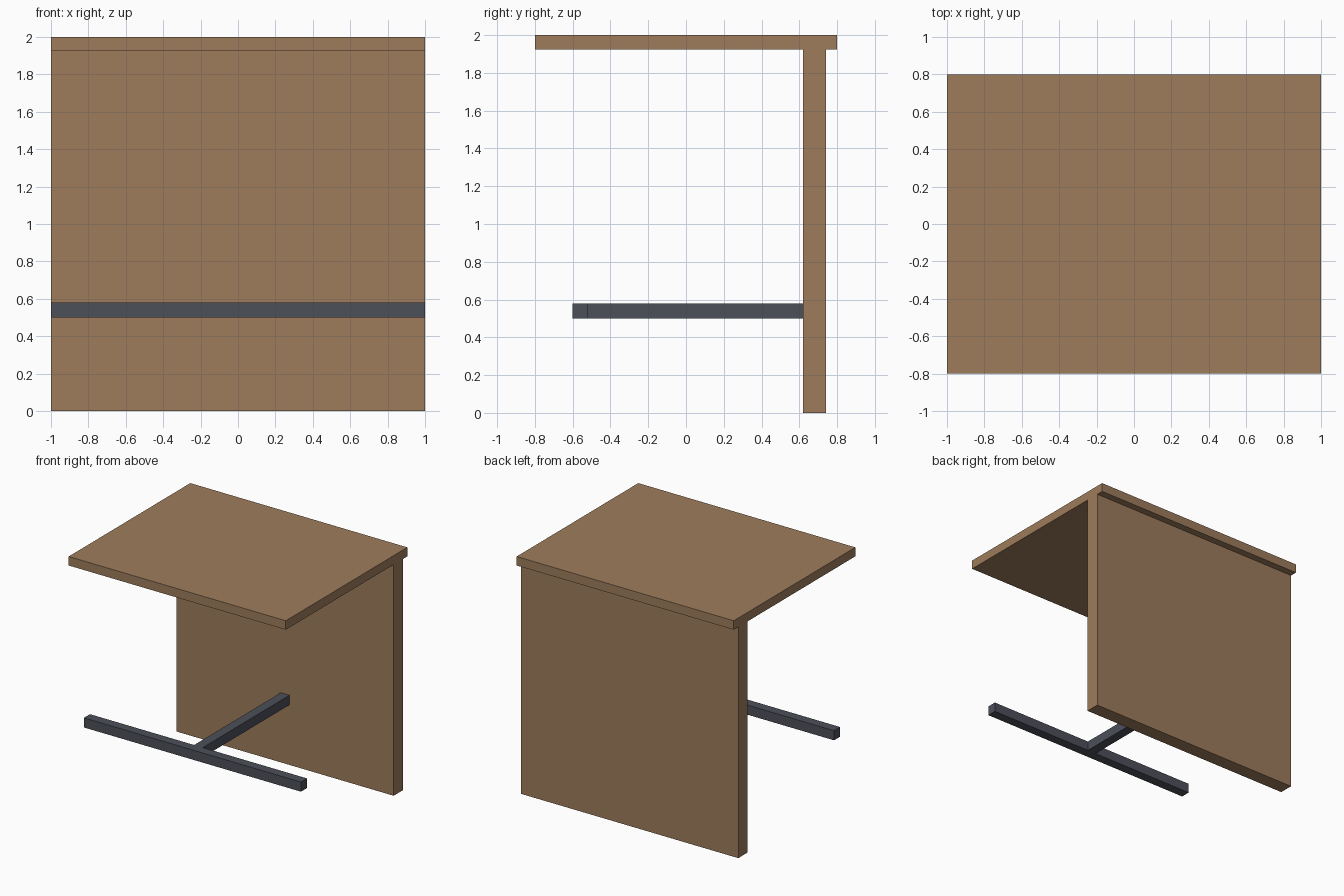
import bpy
import bmesh
from mathutils import Vector

if "Cube" in bpy.data.objects:
    bpy.data.objects.remove(bpy.data.objects["Cube"])


def material(name, color):
    m = bpy.data.materials.new(name)
    m.diffuse_color = (*color, 1.0)
    m.use_nodes = True
    m.node_tree.nodes["Principled BSDF"].inputs["Base Color"].default_value = m.diffuse_color
    return m


def extrude_profile(name, points, offset, mat):
    """Extrude a closed planar outline along an offset vector."""
    bm = bmesh.new()
    face = bm.faces.new([bm.verts.new(p) for p in points])
    ext = bmesh.ops.extrude_face_region(bm, geom=[face], use_keep_orig=True)
    moved = [g for g in ext["geom"] if isinstance(g, bmesh.types.BMVert)]
    bmesh.ops.translate(bm, verts=moved, vec=Vector(offset))
    bmesh.ops.recalc_face_normals(bm, faces=bm.faces)
    mesh = bpy.data.meshes.new(name)
    bm.to_mesh(mesh)
    bm.free()
    mesh.materials.append(mat)
    obj = bpy.data.objects.new(name, mesh)
    bpy.context.collection.objects.link(obj)
    return obj


wood = material("brown_wood", (0.342, 0.202, 0.107))
steel = material("dark_grey_metal", (0.075, 0.08, 0.102))

# Desk top and supporting back panel: one side profile (y, z) across the width
side = [(-0.8, 2.0), (-0.8, 1.925), (0.62, 1.925), (0.62, 0.0),
        (0.74, 0.0), (0.74, 1.925), (0.8, 1.925), (0.8, 2.0)]
extrude_profile("desk_top_and_panel", [(-1.0, y, z) for y, z in side],
                (2.0, 0, 0), wood)

# T-shaped foot rail: cross bar with a stem running back to the panel
half = [(0.04, 0.62), (0.04, -0.52), (1.0, -0.52), (1.0, -0.6)]
plan = half + [(-x, y) for x, y in reversed(half)]
extrude_profile("foot_rail", [(x, y, 0.5) for x, y in plan],
                (0, 0, 0.08), steel)
